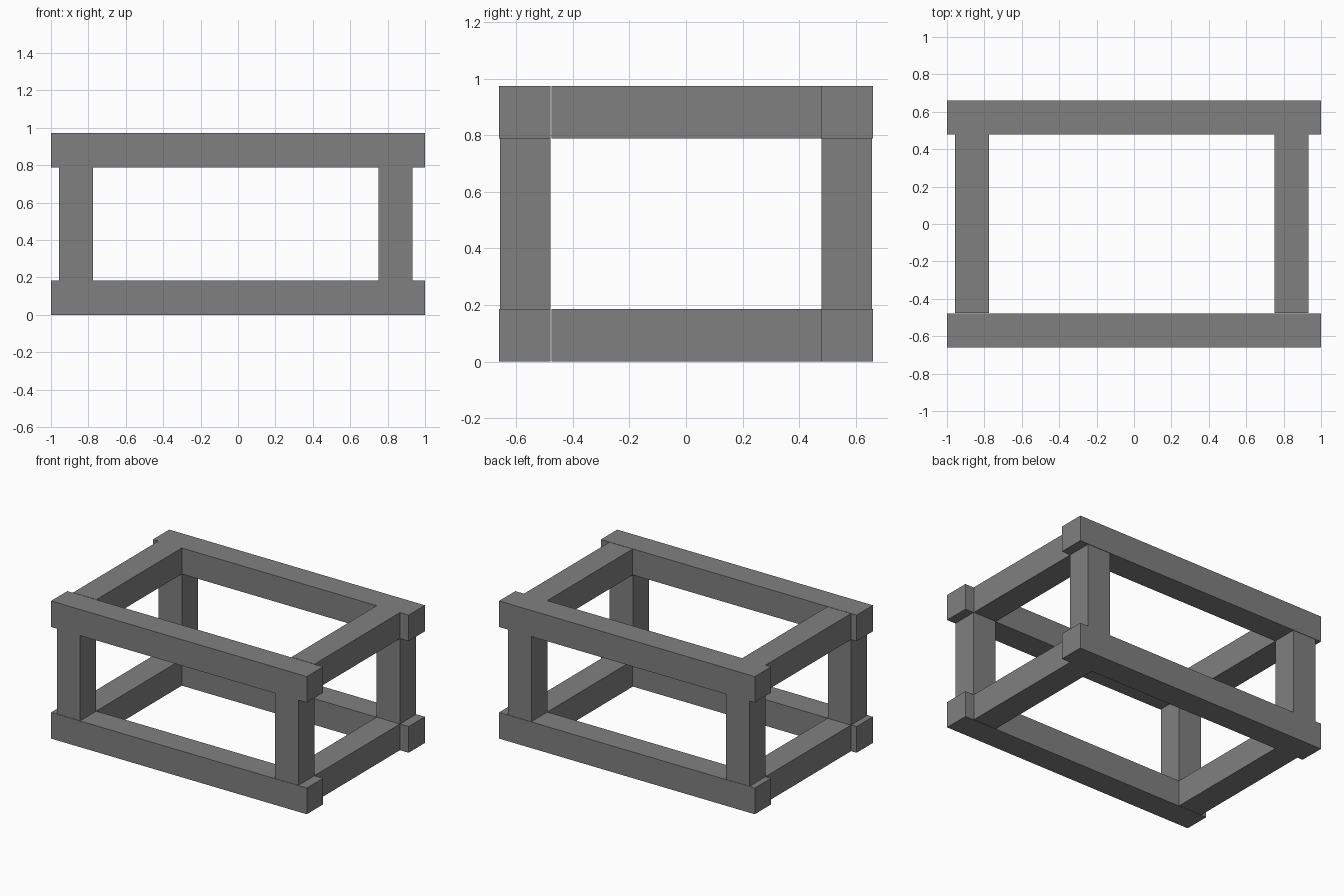
import bpy

if "Cube" in bpy.data.objects:
    bpy.data.objects.remove(bpy.data.objects["Cube"])

# Dark grey finish shared by every beam
dark = bpy.data.materials.new("dark_grey")
dark.diffuse_color = (0.216, 0.216, 0.216, 1)
dark.use_nodes = True
dark.node_tree.nodes["Principled BSDF"].inputs["Base Color"].default_value = dark.diffuse_color


def box(name, x, y, z):
    """Axis-aligned beam from (min, max) ranges."""
    bpy.ops.mesh.primitive_cube_add(size=1, location=[(a + b) / 2 for a, b in (x, y, z)])
    ob = bpy.context.object
    ob.name = name
    ob.scale = [b - a for a, b in (x, y, z)]
    bpy.ops.object.transform_apply(location=False, rotation=False, scale=True)
    ob.data.materials.append(dark)
    return ob


levels = {"lower": (0.0, 0.185), "upper": (0.789, 0.973)}
depths = {"front": (-0.66, -0.478), "back": (0.478, 0.66)}
sides = {"left": (-0.957, -0.774), "right": (0.75, 0.932)}

# Long rails, front and back, on both levels
for level, z in levels.items():
    for depth, y in depths.items():
        box(f"{level}_{depth}_rail", (-1, 1), y, z)

for side, x in sides.items():
    # Cross beams between the rails, a hair below the rail tops
    for level, z in levels.items():
        box(f"{level}_{side}_cross_beam", x, (-0.475, 0.478), z)
    # Upright posts, set back a hair from the rail faces
    for depth, (y0, y1) in depths.items():
        box(f"{depth}_{side}_post", x, (max(y0, -0.657), min(y1, 0.657)), (0.185, 0.789))
